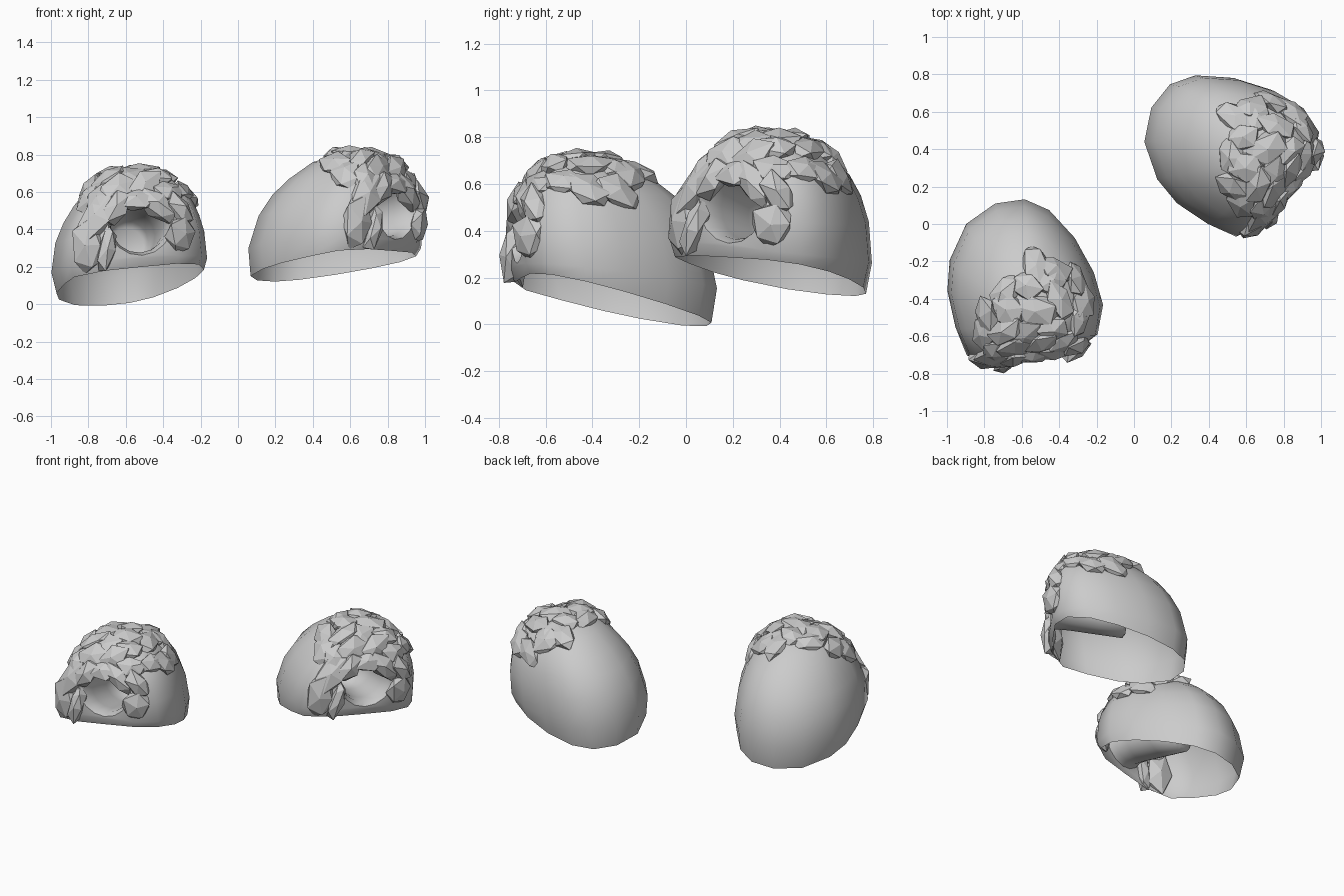
import bpy, bmesh, random
from math import sin, cos, pi, radians
from mathutils import Matrix, Vector
from mathutils.bvhtree import BVHTree

if "Cube" in bpy.data.objects:
    bpy.data.objects.remove(bpy.data.objects["Cube"])

random.seed(11)

# Footprint of the mound, entrance towards -y
OUTLINE = [(0, -.405), (.21, -.40), (.345, -.33), (.40, -.18), (.38, 0), (.31, .20), (.20, .37),
           (.08, .45), (-.08, .455), (-.25, .375), (-.37, .20), (-.41, .04), (-.40, -.16),
           (-.365, -.32), (-.20, -.40)]
# Stacked rings: scale, x shift, y shift, height, slope along y
RINGS = [(.95, 0, 0, 0, -.23), (1, 0, 0, .095, -.10), (.955, .01, -.02, .25, -.04),
         (.87, .02, -.045, .35, 0), (.75, .03, -.07, .44, 0), (.53, .03, -.10, .54, 0),
         (.27, .03, -.12, .59, 0)]


def new_object(name, bm):
    me = bpy.data.meshes.new(name)
    bm.to_mesh(me)
    bm.free()
    ob = bpy.data.objects.new(name, me)
    bpy.context.collection.objects.link(ob)
    return ob


def loft(loops, tip):
    """Closed skin over a list of equal-length point loops, ending in a tip."""
    bm = bmesh.new()
    rows = [[bm.verts.new(p) for p in loop] for loop in loops]
    n = len(rows[0])
    for a, b in zip(rows, rows[1:]):
        for i in range(n):
            j = (i + 1) % n
            bm.faces.new((a[i], a[j], b[j], b[i]))
    bm.faces.new(rows[0][::-1])
    t = bm.verts.new(tip)
    for i in range(n):
        bm.faces.new((rows[-1][i], rows[-1][(i + 1) % n], t))
    bmesh.ops.recalc_face_normals(bm, faces=bm.faces)
    return bm


# Earth mound
def ring(s, ox, oy, z, slope):
    return [(x * s + ox, y * s + oy, z + slope * y * s + (.03 * x if z == 0 else 0))
            for x, y in OUTLINE]


bm = loft([ring(*r) for r in RINGS], (.03, -.12, .605))
surface = BVHTree.FromBMesh(bm)
mound = new_object("mound_left", bm)

# Tunnel hollowed into the front, sinking towards the back
tunnel = [(-.60, .21, .34), (-.42, .185, .33), (-.36, .155, .32), (-.28, .14, .295), (-.10, .13, .255),
          (.05, .12, .22), (.07, .09, .215)]
bm = loft([[(.01 + r * cos(a), y, z + r * sin(a)) for a in [2 * pi * i / 16 for i in range(16)]]
           for y, r, z in tunnel], (.01, .075, .215))
cutter = new_object("tunnel_cutter", bm)
cutter.hide_render = True
mod = mound.modifiers.new("tunnel", 'BOOLEAN')
mod.operation = 'DIFFERENCE'
mod.solver = 'EXACT'
mod.object = cutter
bpy.context.view_layer.objects.active = mound
mound.select_set(True)
bpy.ops.object.modifier_apply(modifier=mod.name)
bpy.data.objects.remove(cutter)

# Open the underside
bm = bmesh.new()
bm.from_mesh(mound.data)
under = [f for f in bm.faces
         if all(abs(v.co.z + .23 * v.co.y - .03 * v.co.x / .95) < .004 for v in f.verts)]
bmesh.ops.delete(bm, geom=under, context='FACES')
bm.to_mesh(mound.data)
bm.free()
bpy.ops.object.shade_smooth_by_angle(angle=radians(62))

# Rocks
rocks = bmesh.new()
CORE = Vector((0, -.10, .25))


def rock(target, w, h, t, spin):
    """Jagged stone lying on the mound where the line from core to target leaves it."""
    d = (Vector(target) - CORE).normalized()
    hit, normal, _, _ = surface.ray_cast(CORE, d)
    if normal.dot(d) < 0:
        normal = -normal
    mat = (Matrix.Translation(hit) @ normal.to_track_quat('Z', 'Y').to_matrix().to_4x4()
           @ Matrix.Rotation(radians(spin), 4, 'Z') @ Matrix.Diagonal((w, h, t, 1)))
    made = bmesh.ops.create_icosphere(rocks, subdivisions=1, radius=1)
    for v in made['verts']:
        v.co = mat @ (v.co * random.uniform(.85, 1.2))


# Stones framing the entrance: x, z, half width, half height, spin
for x, z, w, h, spin in [(-.37, .21, .095, .15, 0), (-.21, .19, .05, .13, -15),
                         (-.29, .41, .09, .15, -25), (-.14, .46, .065, .12, -45),
                         (.0, .50, .12, .065, 5), (.14, .46, .07, .14, 45),
                         (.31, .42, .065, .11, 30), (.275, .25, .095, .105, 5)]:
    rock((x, -.45, z), w, h, .055, spin)

# Stones covering the crown: depth, height, start x, count
for y, z, x0, n in [(-.40, .58, -.23, 4), (-.27, .62, -.30, 5), (-.14, .62, -.24, 5),
                    (-.01, .62, -.09, 4), (.10, .60, .10, 2)]:
    for i in range(n):
        x = x0 + .15 * i + random.uniform(-.03, .03)
        rock((x, y + random.uniform(-.03, .03), z - .9 * x * x), random.uniform(.095, .13),
             random.uniform(.07, .09), random.uniform(.035, .05), random.uniform(0, 180))
stones = new_object("rocks_left", rocks)

# Left and right burrows: position, turn, pitch, roll
left = (Vector((-.582, -.325, .105)), 10, -.015, -.065)
right = (Vector((.50, .410, .210)), 53, .03, .08)


def place(ob, pos, turn, pitch, roll):
    ob.matrix_world = (Matrix.Translation(pos) @ Matrix.Rotation(radians(turn), 4, 'Z')
                       @ Matrix.Rotation(pitch, 4, 'X') @ Matrix.Rotation(roll, 4, 'Y'))


for ob in (mound, stones):
    twin = ob.copy()
    twin.name = ob.name.replace("left", "right")
    bpy.context.collection.objects.link(twin)
    place(ob, *left)
    place(twin, *right)
